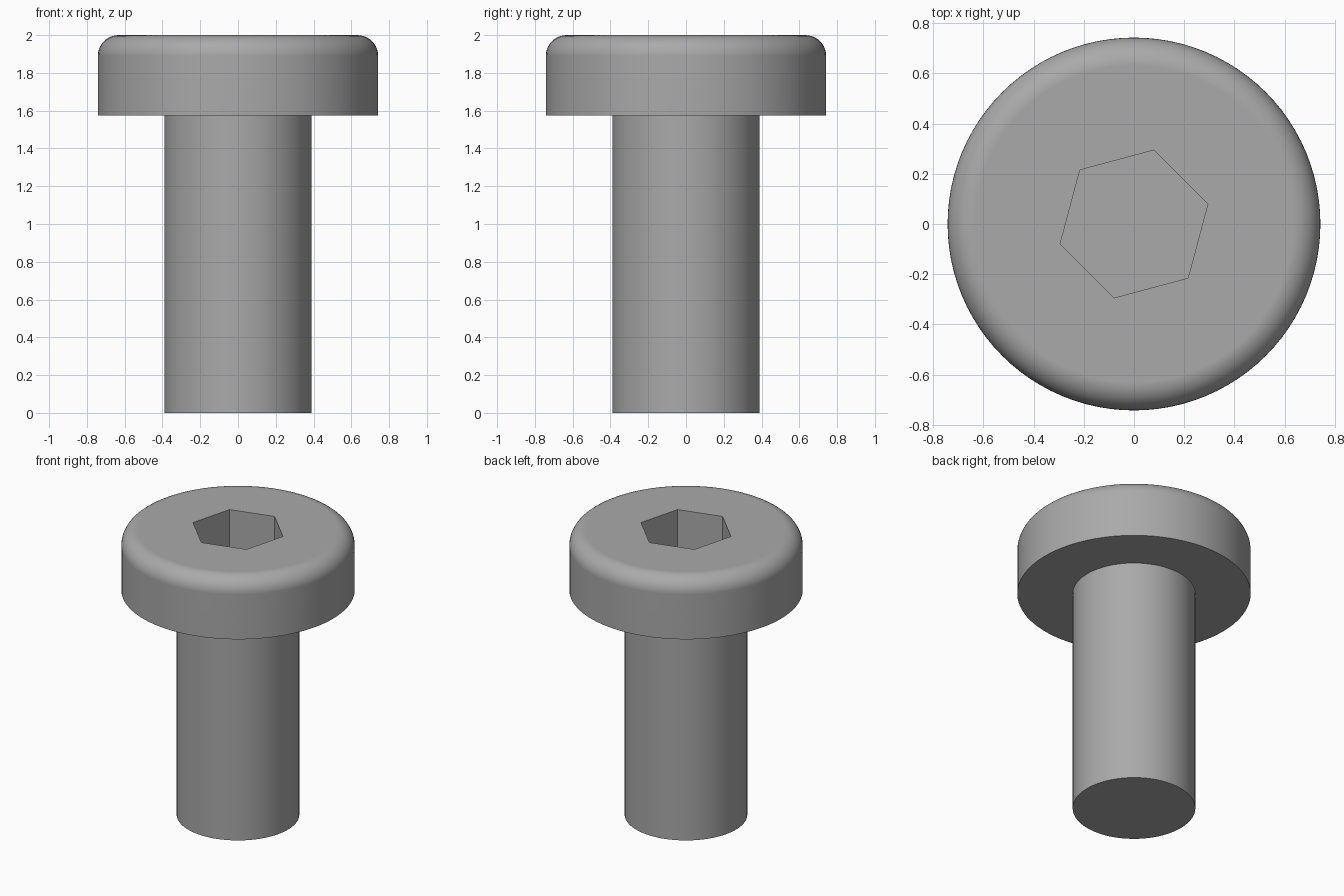
import bpy, bmesh, math
from mathutils import Vector

if "Cube" in bpy.data.objects:
    bpy.data.objects.remove(bpy.data.objects["Cube"])

SEG = 96
SHAFT_R, HEAD_R, HEAD_Z, TOP = 0.39, 0.742, 1.575, 2.0
FILLET, HEX_R, HEX_DEPTH = 0.11, 0.304, 0.30

steel = bpy.data.materials.new("grey steel")
steel.diffuse_color = (0.40, 0.40, 0.40, 1)
steel.use_nodes = True
steel.node_tree.nodes["Principled BSDF"].inputs["Base Color"].default_value = steel.diffuse_color


def ring(bm, r, z, n=SEG, turn=0.0):
    return [bm.verts.new((r * math.cos(turn + math.tau * i / n),
                          r * math.sin(turn + math.tau * i / n), z)) for i in range(n)]


def loft(name, rings):
    """Closed solid through a list of (radius, z) rings."""
    bm = bmesh.new()
    n, turn, profile = rings
    loops = [ring(bm, r, z, n, turn) for r, z in profile]
    for a, b in zip(loops, loops[1:]):
        for i in range(n):
            j = (i + 1) % n
            bm.faces.new((a[i], a[j], b[j], b[i]))
    bm.faces.new(loops[0][::-1])
    bm.faces.new(loops[-1])
    me = bpy.data.meshes.new(name)
    bm.to_mesh(me)
    bm.free()
    ob = bpy.data.objects.new(name, me)
    bpy.context.collection.objects.link(ob)
    me.materials.append(steel)
    return ob


# Screw: shaft, flat underside, head wall and rounded rim
profile = [(SHAFT_R, 0), (SHAFT_R, HEAD_Z), (HEAD_R, HEAD_Z)]
for k in range(11):
    a = math.pi / 2 * k / 10
    profile.append((HEAD_R - FILLET + FILLET * math.cos(a),
                    TOP - FILLET + FILLET * math.sin(a)))
screw = loft("screw", (SEG, 0.0, profile))

# Hexagonal socket cutter, turned 15 degrees
cutter = loft("socket_cutter", (6, math.radians(15),
                                [(HEX_R, TOP - HEX_DEPTH), (HEX_R, TOP + 0.2)]))
cutter.hide_render = True

cut = screw.modifiers.new("socket", 'BOOLEAN')
cut.operation = 'DIFFERENCE'
cut.solver = 'EXACT'
cut.object = cutter
bpy.context.view_layer.objects.active = screw
screw.select_set(True)
cutter.select_set(False)
bpy.ops.object.modifier_apply(modifier=cut.name)
bpy.data.objects.remove(cutter)

# Smooth walls with crisp edges, flat top kept flat
bpy.ops.object.shade_smooth_by_angle(angle=math.radians(30))
weighted = screw.modifiers.new("flat_caps", 'WEIGHTED_NORMAL')
weighted.keep_sharp = True
